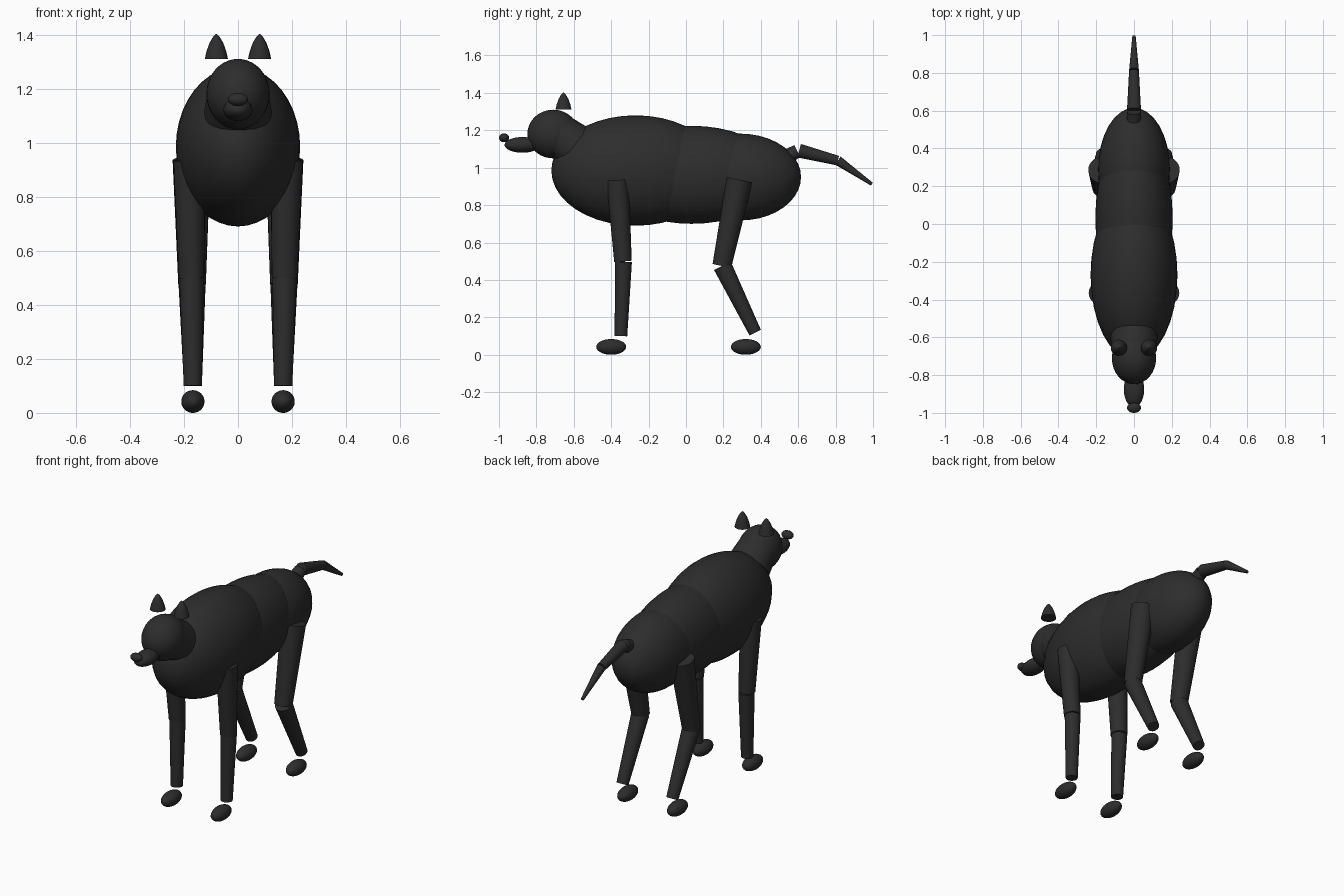
import bpy, math
from mathutils import Vector

cube = bpy.data.objects.get("Cube")
if cube:
    bpy.data.objects.remove(cube, do_unlink=True)

fur = bpy.data.materials.new("charcoal fur")
fur.use_nodes = True
colour = (0.026, 0.026, 0.026, 1)
fur.diffuse_color = colour
fur.node_tree.nodes["Principled BSDF"].inputs["Base Color"].default_value = colour


def finish(name):
    ob = bpy.context.object
    ob.name = name
    ob.data.materials.append(fur)
    bpy.ops.object.shade_smooth_by_angle(angle=math.radians(40))
    return ob


def ellipsoid(name, centre, radii):
    bpy.ops.mesh.primitive_uv_sphere_add(segments=32, ring_count=20, location=centre)
    bpy.context.object.scale = radii
    bpy.ops.object.transform_apply(location=False, rotation=False, scale=True)
    return finish(name)


def limb(name, start, end, r_start, r_end):
    """Tapered cylinder running from start to end."""
    a, b = Vector(start), Vector(end)
    axis = b - a
    bpy.ops.mesh.primitive_cone_add(vertices=24, radius1=r_start, radius2=r_end,
                                    depth=axis.length, location=(a + b) / 2)
    bpy.context.object.rotation_euler = axis.to_track_quat('Z', 'Y').to_euler()
    return finish(name)


def ear(name, x):
    """Pointed ear with bulging sides, shaped from a subdivided cylinder profile."""
    profile = [(0.043, 0), (0.036, 0.03), (0.025, 0.06), (0.012, 0.082), (0.002, 0.092)]
    n = 24
    verts = [(r * math.cos(math.tau * i / n), r * math.sin(math.tau * i / n), z)
             for r, z in profile for i in range(n)]
    faces = [(k * n + i, k * n + (i + 1) % n, (k + 1) * n + (i + 1) % n, (k + 1) * n + i)
             for k in range(len(profile) - 1) for i in range(n)]
    faces += [tuple(reversed(range(n))), tuple(range(len(verts) - n, len(verts)))]
    mesh = bpy.data.meshes.new(name)
    mesh.from_pydata(verts, [], faces)
    ob = bpy.data.objects.new(name, mesh)
    bpy.context.collection.objects.link(ob)
    ob.location = (x, -0.655, 1.31)
    bpy.ops.object.select_all(action='DESELECT')
    ob.select_set(True)
    bpy.context.view_layer.objects.active = ob
    finish(name)


# Torso
ellipsoid("chest", (0, -0.27, 0.985), (0.23, 0.45, 0.295))
ellipsoid("belly", (0, 0.03, 0.962), (0.205, 0.47, 0.262))
ellipsoid("hips", (0, 0.29, 0.95), (0.19, 0.325, 0.232))

# Neck and head
limb("neck", (0, -0.60, 1.115), (0, -0.71, 1.20), 0.125, 0.11)
ellipsoid("head", (0, -0.71, 1.18), (0.117, 0.138, 0.13))
ellipsoid("muzzle", (0, -0.875, 1.122), (0.054, 0.095, 0.042))
ellipsoid("nose", (0, -0.973, 1.16), (0.037, 0.027, 0.024))

# Ears, legs and paws on both sides
for side, s in (("left", 1), ("right", -1)):
    ear(side + "_ear", s * 0.08)
    limb(side + "_front_upper_leg", (s * 0.18, -0.366, 0.935), (s * 0.172, -0.337, 0.5), 0.06, 0.047)
    limb(side + "_front_lower_leg", (s * 0.172, -0.334, 0.497), (s * 0.167, -0.348, 0.1), 0.045, 0.034)
    limb(side + "_back_upper_leg", (s * 0.172, 0.286, 0.935), (s * 0.17, 0.192, 0.475), 0.07, 0.051)
    limb(side + "_back_lower_leg", (s * 0.17, 0.195, 0.475), (s * 0.167, 0.37, 0.118), 0.05, 0.034)
    ellipsoid(side + "_front_paw", (s * 0.167, -0.4, 0.042), (0.043, 0.08, 0.042))
    ellipsoid(side + "_back_paw", (s * 0.167, 0.32, 0.042), (0.043, 0.08, 0.042))

# Tail in three jointed segments
limb("tail_base", (0, 0.50, 1.04), (0, 0.595, 1.088), 0.042, 0.036)
limb("tail_middle", (0, 0.605, 1.091), (0, 0.812, 1.038), 0.037, 0.026)
limb("tail_tip", (0, 0.812, 1.038), (0, 0.994, 0.912), 0.026, 0.009)
